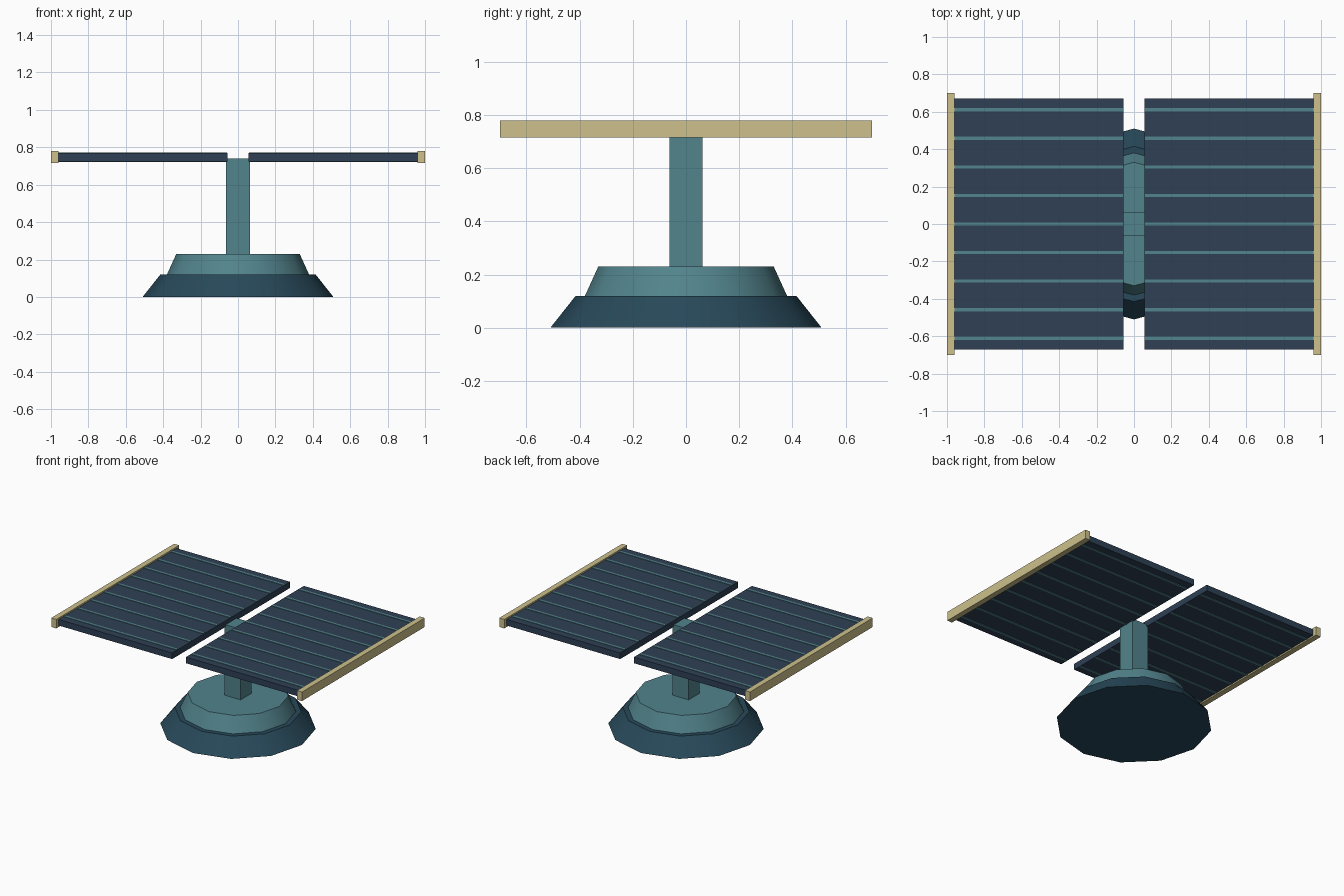
import bpy
import math

if "Cube" in bpy.data.objects:
    bpy.data.objects.remove(bpy.data.objects["Cube"])


def material(name, hex_rgb):
    m = bpy.data.materials.new(name)
    srgb = [int(hex_rgb[i:i + 2], 16) / 255 for i in (0, 2, 4)]
    m.diffuse_color = (*[c / 12.92 if c < 0.04 else ((c + 0.055) / 1.055) ** 2.4 for c in srgb], 1)
    m.use_nodes = True
    m.node_tree.nodes["Principled BSDF"].inputs["Base Color"].default_value = m.diffuse_color
    return m


DARK = material("dark_teal", "28495A")
TEAL = material("teal", "52838C")
NAVY = material("navy", "2E4055")
SAND = material("sand", "CDC08C")


def box(name, lo, hi, mat):
    bpy.ops.mesh.primitive_cube_add(size=1, location=[(a + b) / 2 for a, b in zip(lo, hi)])
    ob = bpy.context.object
    ob.name = name
    ob.scale = [b - a for a, b in zip(lo, hi)]
    bpy.ops.object.transform_apply(location=True, rotation=True, scale=True)
    ob.data.materials.append(mat)
    return ob


def tier(name, r1, r2, z0, z1, mat):
    bpy.ops.mesh.primitive_cone_add(vertices=12, radius1=r1, radius2=r2, depth=z1 - z0,
                                    location=(0, 0, (z0 + z1) / 2))
    ob = bpy.context.object
    ob.name = name
    ob.data.materials.append(mat)
    bpy.ops.object.shade_smooth_by_angle(angle=math.radians(35))


# Stepped round base and square post
tier("base_lower", 0.51, 0.415, 0, 0.12, DARK)
tier("base_upper", 0.38, 0.33, 0.12, 0.23, TEAL)
box("post", (-0.065, -0.0625, 0.23), (0.065, 0.0625, 0.74), TEAL)

for side, s in (("left", -1), ("right", 1)):
    def side_box(name, x0, x1, y0, y1, z0, z1, mat):
        xs = sorted((s * x0, s * x1))
        box(f"{side}_{name}", (xs[0], y0, z0), (xs[1], y1, z1), mat)

    # Flat panel with an end rail
    side_box("panel", 0.055, 0.96, -0.672, 0.672, 0.725, 0.769, NAVY)
    side_box("end_rail", 0.96, 1.0, -0.70, 0.70, 0.715, 0.78, SAND)
    # Thin ribs showing on both faces of the panel
    for i in range(-4, 5):
        y = i * 0.1525
        side_box(f"rib_{i + 5}", 0.058, 0.96, y - 0.009, y + 0.009, 0.722, 0.772, TEAL)
